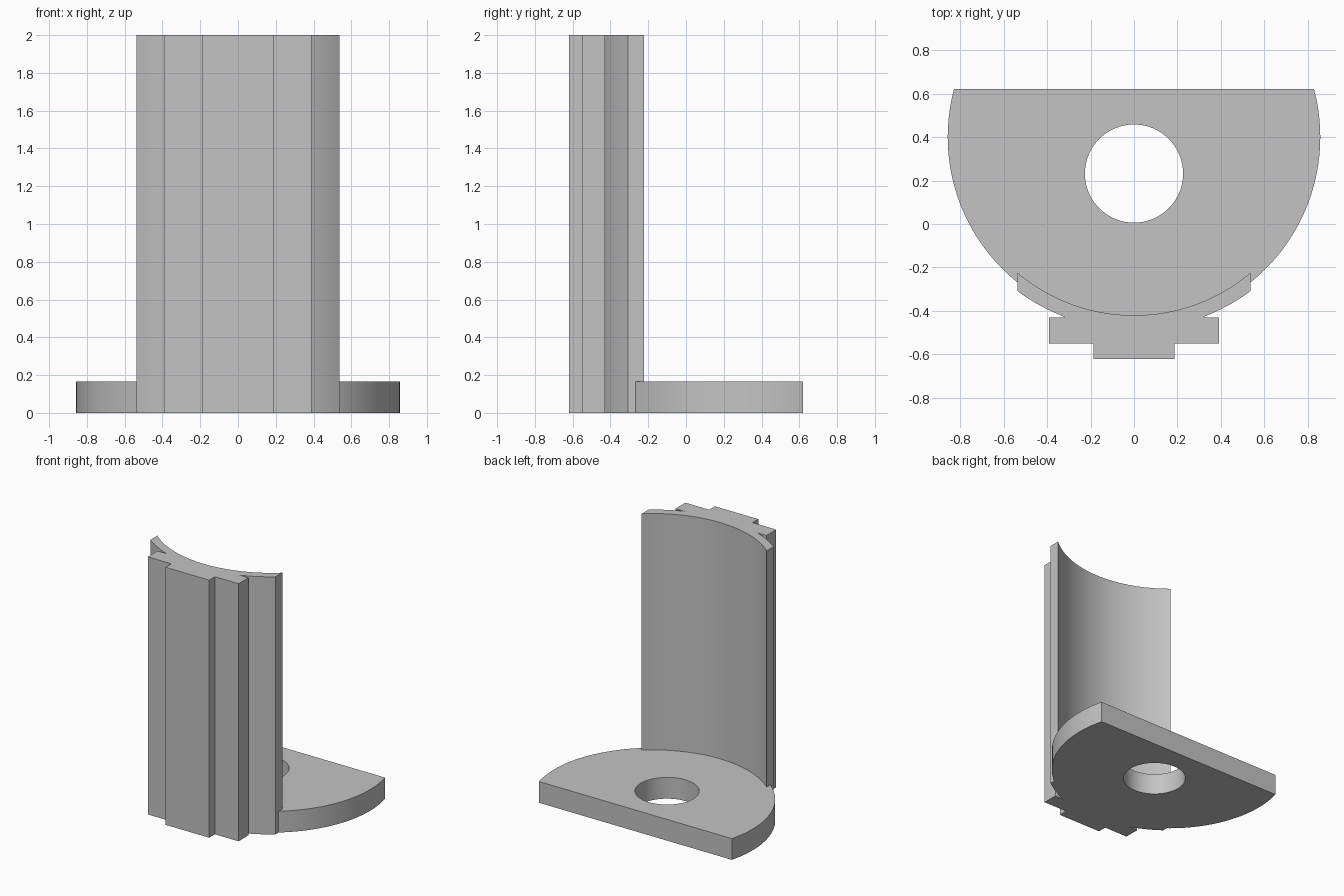
import bpy, bmesh
from math import sin, cos, asin, acos, pi, radians

cube = bpy.data.objects.get("Cube")
if cube:
    bpy.data.objects.remove(cube, do_unlink=True)

grey = bpy.data.materials.new("plain grey")
grey.use_nodes = True
grey.diffuse_color = (0.55, 0.55, 0.55, 1)
grey.node_tree.nodes["Principled BSDF"].inputs["Base Color"].default_value = grey.diffuse_color


def arc(cy, r, start, end, n):
    """Points on a circle centred on x = 0, angles in radians."""
    return [(r * cos(start + (end - start) * i / n), cy + r * sin(start + (end - start) * i / n))
            for i in range(n + 1)]


def extruded(name, loops, height):
    """Fill outline loops (later loops are holes) and extrude them up from the ground."""
    bm = bmesh.new()
    edges = []
    for loop in loops:
        verts = [bm.verts.new((x, y, 0)) for x, y in loop]
        edges += [bm.edges.new((v, verts[i - 1])) for i, v in enumerate(verts)]
    bmesh.ops.triangle_fill(bm, edges=edges, use_beauty=True, normal=(0, 0, 1))
    result = bmesh.ops.extrude_face_region(bm, geom=bm.faces[:], use_keep_orig=True)
    top = [g for g in result["geom"] if isinstance(g, bmesh.types.BMVert)]
    bmesh.ops.translate(bm, verts=top, vec=(0, 0, height))
    bmesh.ops.recalc_face_normals(bm, faces=bm.faces[:])
    mesh = bpy.data.meshes.new(name)
    bm.to_mesh(mesh)
    bm.free()
    mesh.materials.append(grey)
    obj = bpy.data.objects.new(name, mesh)
    bpy.context.collection.objects.link(obj)
    bpy.ops.object.select_all(action='DESELECT')
    obj.select_set(True)
    bpy.context.view_layer.objects.active = obj
    bpy.ops.object.shade_smooth_by_angle(angle=radians(25))
    return obj


half = 0.537                            # half width of the curved wall
wall_y, inner_r, outer_r = 0.411, 0.831, 0.897
disc_y, disc_r, back_y = 0.4, 0.857, 0.62

# Concave face shared by the wall and the plate, from left to right
a = asin(half / inner_r)
inner = arc(wall_y, inner_r, -pi / 2 + a, -pi / 2 - a, 48)

# Upright wall: curved shell with a stepped rail on the front
o = asin(half / outer_r)
s = asin(0.315 / outer_r)
right_shell = arc(wall_y, outer_r, -pi / 2 - o, -pi / 2 - s, 14)
step = [(-0.39, -0.43), (-0.39, -0.55), (-0.187, -0.55), (-0.187, -0.62)]
front_right = right_shell + step
front = front_right + [(-x, y) for x, y in reversed(front_right)]
extruded("upright_wall", [inner + front], 2.0)

# Base plate: disc cut straight at the back, with a round hole
d = acos(half / disc_r)
b = asin((back_y - disc_y) / disc_r)
left_rim = arc(disc_y, disc_r, b, -d, 40)
right_rim = [(-x, y) for x, y in reversed(left_rim)]
hole = arc(0.232, 0.226, 0, 2 * pi, 64)[:-1]
extruded("base_plate", [left_rim + inner + right_rim, hole], 0.165)
